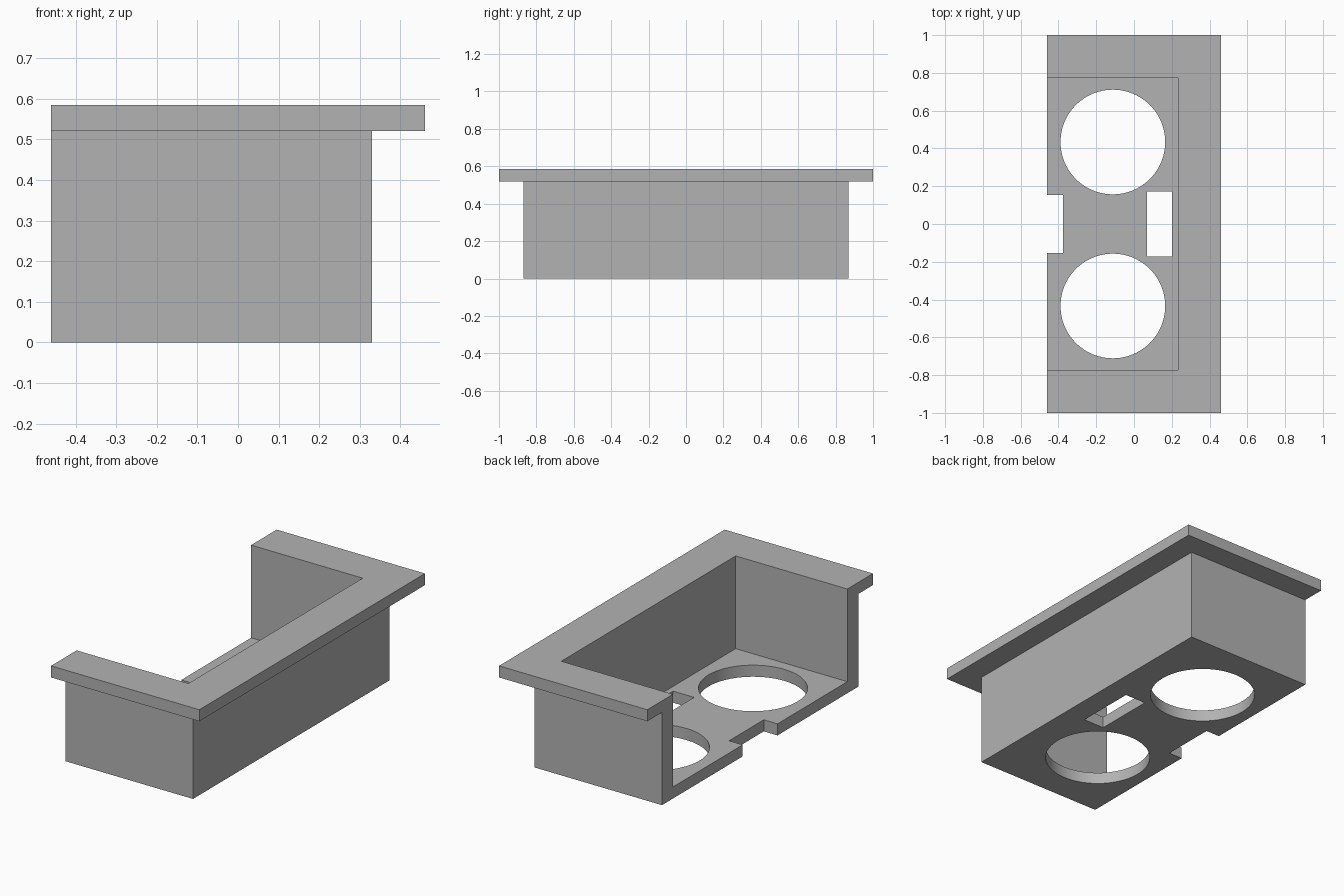
import bpy
import math
from mathutils import Vector

cube = bpy.data.objects.get("Cube")
if cube:
    bpy.data.objects.remove(cube, do_unlink=True)

# Main dimensions
BACK_X, WALL_X, RIM_X = -0.46, 0.33, 0.46
WALL_Y, RIM_Y = 0.87, 1.0
RIM_Z, TOP_Z = 0.52, 0.585
WALL, FLOOR = 0.097, 0.065
HOLE_X, HOLE_Y, HOLE_R = -0.112, 0.434, 0.277

grey = bpy.data.materials.new("plain grey")
grey.use_nodes = True
colour = (0.45, 0.45, 0.45, 1)
grey.diffuse_color = colour
grey.node_tree.nodes["Principled BSDF"].inputs["Base Color"].default_value = colour


def box(name, low, high):
    low, high = Vector(low), Vector(high)
    bpy.ops.mesh.primitive_cube_add(size=1, location=(low + high) / 2)
    obj = bpy.context.object
    obj.name = name
    obj.scale = high - low
    bpy.ops.object.transform_apply(location=True, rotation=False, scale=True)
    obj.data.materials.append(grey)
    return obj


def combine(target, tool, operation):
    """Apply a boolean and discard its tool object."""
    mod = target.modifiers.new(operation.title(), 'BOOLEAN')
    mod.operation = operation
    mod.solver = 'EXACT'
    mod.object = tool
    bpy.ops.object.select_all(action='DESELECT')
    bpy.context.view_layer.objects.active = target
    target.select_set(True)
    bpy.ops.object.modifier_apply(modifier=mod.name)
    bpy.data.objects.remove(tool, do_unlink=True)


# Tray body with the overhanging rim on three sides
tray = box("cup_holder_tray", (BACK_X, -WALL_Y, 0), (WALL_X, WALL_Y, TOP_Z))
rim = box("rim", (BACK_X, -RIM_Y, RIM_Z), (RIM_X, RIM_Y, TOP_Z))
combine(tray, rim, 'UNION')

# Cavity, open at the top and along one long side
inner_y = WALL_Y - WALL
cavity = box("cavity_cutter", (BACK_X - 1, -inner_y, FLOOR), (WALL_X - WALL, inner_y, 1))
combine(tray, cavity, 'DIFFERENCE')

# Two round holes in the floor
for side in (-1, 1):
    bpy.ops.mesh.primitive_cylinder_add(vertices=96, radius=HOLE_R, depth=0.3,
                                        location=(HOLE_X, side * HOLE_Y, 0))
    hole = bpy.context.object
    hole.data.materials.append(grey)
    combine(tray, hole, 'DIFFERENCE')

# Slot near the wall and notch in the open edge
combine(tray, box("slot_cutter", (0.07, -0.172, -0.1), (0.2, 0.172, 0.2)), 'DIFFERENCE')
combine(tray, box("notch_cutter", (BACK_X - 0.1, -0.154, -0.1), (-0.375, 0.154, 0.2)),
        'DIFFERENCE')

# Smooth hole walls, crisp edges elsewhere
bpy.ops.object.select_all(action='DESELECT')
tray.select_set(True)
bpy.context.view_layer.objects.active = tray
bpy.ops.object.shade_smooth_by_angle(angle=math.radians(30))
